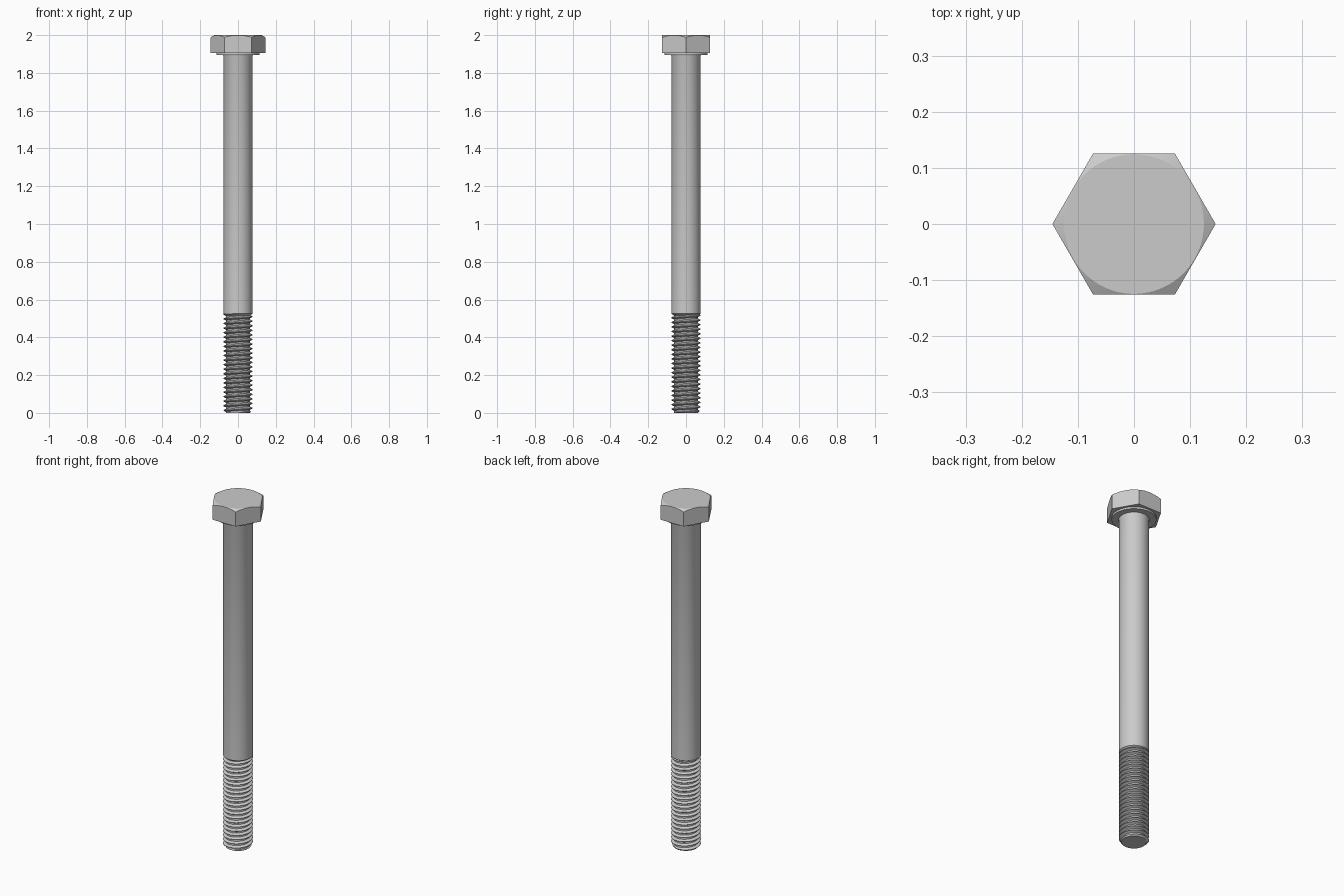
import bpy, bmesh, math

if "Cube" in bpy.data.objects:
    bpy.data.objects.remove(bpy.data.objects["Cube"])

N = 96                      # segments around the axis
R, ROOT = 0.0775, 0.0632    # shank / thread crest and thread root radii
APO = 0.126                 # hexagon apothem
PITCH, THREAD_TOP = 0.0242, 0.525
ANG = [2 * math.pi * i / N for i in range(N)]


def finish(name, bm):
    me = bpy.data.meshes.new(name)
    bm.to_mesh(me)
    bm.free()
    ob = bpy.data.objects.new(name, me)
    bpy.context.collection.objects.link(ob)
    bpy.ops.object.select_all(action='DESELECT')
    ob.select_set(True)
    bpy.context.view_layer.objects.active = ob
    bpy.ops.object.shade_smooth_by_angle(angle=math.radians(24))
    return ob


def skin(name, rings, cap_top=False):
    """Join rings, each a function angle -> (radius, z), listed so faces point out."""
    bm = bmesh.new()
    loops = []
    for ring in rings:
        loop = []
        for a in ANG:
            r, z = ring(a)
            loop.append(bm.verts.new((r * math.cos(a), r * math.sin(a), z)))
        loops.append(loop)
    for lo, hi in zip(loops, loops[1:]):
        for i in range(N):
            k = (i + 1) % N
            bm.faces.new((lo[i], lo[k], hi[k], hi[i]))
    if cap_top:
        bm.faces.new(loops[-1])
    return finish(name, bm)


def circle(r, z):
    return lambda a: (r, z)


def hex_radius(a):
    return APO / math.cos(a % (math.pi / 3) - math.pi / 6)


def hex_bottom(a):
    return hex_radius(a), 1.905


# Upper hexagon edge lies on a 30 degree chamfer cone
def hex_top(a):
    r = hex_radius(a)
    return r, 2.0 - (r - 0.1245) * math.tan(math.radians(30))


# Hexagonal head with its round washer face
skin("hex_head", [circle(0.079, 1.894), circle(0.114, 1.894), circle(0.114, 1.905),
                  hex_bottom, hex_top, circle(0.1245, 2.0)], cap_top=True)

# Plain shank, tapering into the thread at its lower end
skin("shank", [circle(ROOT, 0.515), circle(R, 0.525), circle(R, 1.89),
               circle(0.079, 1.894)])

# Helical thread: one column of stations per angle, shifted along the helix
STATIONS = [0, 0.0625, 0.125, 0.27, 0.415, 0.5625, 0.71, 0.855]
S = len(STATIONS)
TURNS = math.ceil(THREAD_TOP / PITCH) + 4


def thread_radius(phase, z):
    p = phase % 1.0
    if p < 0.125:                                   # crest
        h = 1.0
    elif p < 0.415:                                 # falling flank
        h = (0.415 - p) / 0.29
    elif p < 0.71:                                  # root
        h = 0.0
    else:                                           # rising flank
        h = (p - 0.71) / 0.29
    return min(ROOT + (R - ROOT) * h, 0.064 + z)    # chamfered tip


bm = bmesh.new()
cols = []
for i, a in enumerate(ANG):
    col = []
    for t in range(TURNS):
        for s in STATIONS:
            z = (t - 2 + s + i / N) * PITCH
            z = max(0.0, min(THREAD_TOP, z))
            r = thread_radius(z / PITCH - i / N + 1e-6, z)
            col.append(bm.verts.new((r * math.cos(a), r * math.sin(a), z)))
    cols.append(col)
for i in range(N):
    nxt, shift = (cols[i + 1], 0) if i < N - 1 else (cols[0], S)
    for j in range(S * TURNS - 1 - shift):
        bm.faces.new((cols[i][j], nxt[j + shift], nxt[j + shift + 1], cols[i][j + 1]))
bm.faces.new([c[0] for c in reversed(cols)])
bmesh.ops.remove_doubles(bm, verts=bm.verts, dist=1e-5)
finish("thread", bm)
